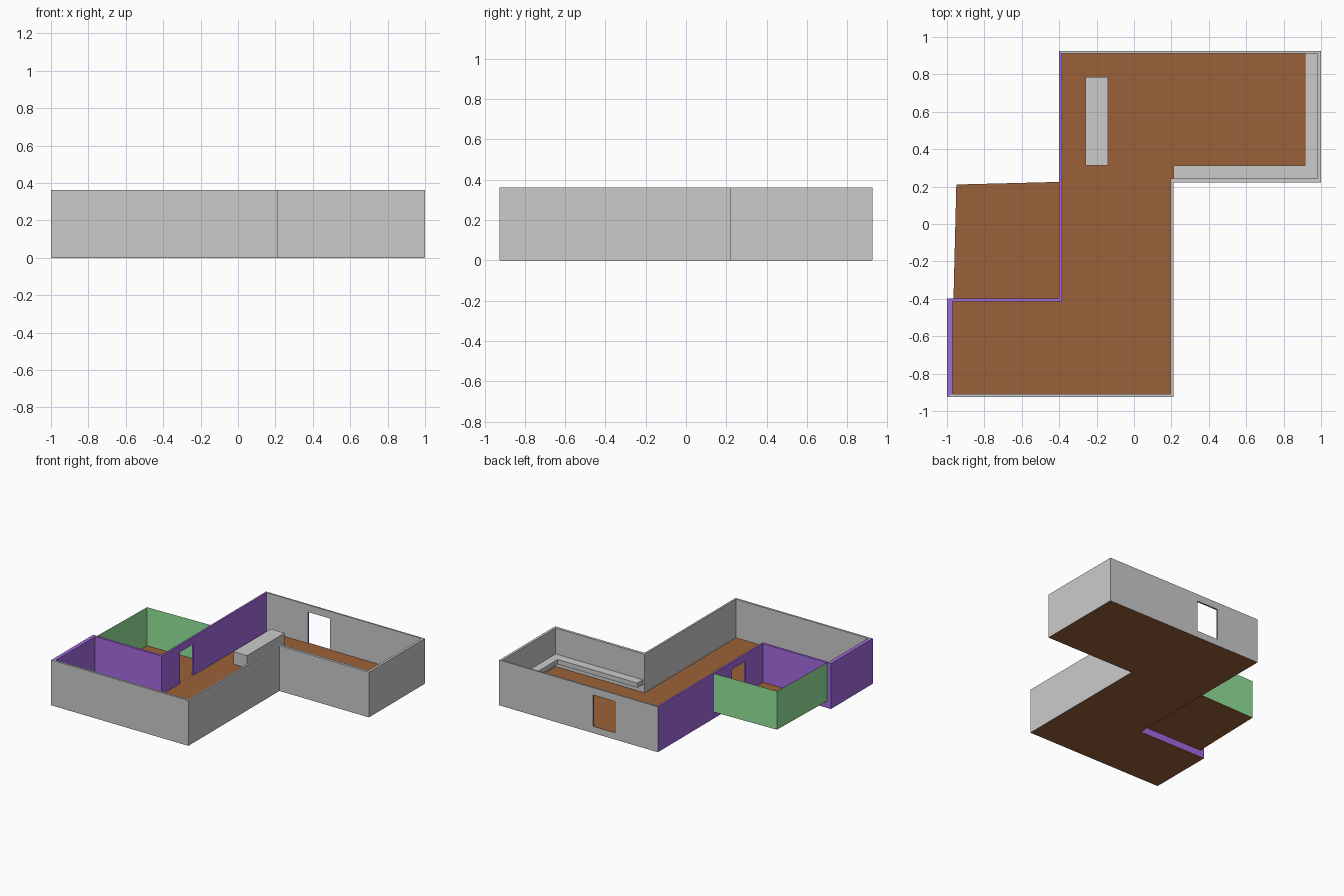
import bpy, bmesh

if "Cube" in bpy.data.objects:
    bpy.data.objects.remove(bpy.data.objects["Cube"])

FLOOR, TOP = 0.055, 0.362


def material(name, rgb):
    m = bpy.data.materials.new(name)
    m.diffuse_color = (*rgb, 1)
    m.use_nodes = True
    m.node_tree.nodes["Principled BSDF"].inputs["Base Color"].default_value = m.diffuse_color
    return m


brown = material("brown", (0.33, 0.12, 0.04))
purple = material("purple", (0.37, 0.15, 0.75))
green = material("green", (0.3, 0.78, 0.33))


def finish(name, bm, mat=None):
    bmesh.ops.recalc_face_normals(bm, faces=bm.faces)
    me = bpy.data.meshes.new(name)
    bm.to_mesh(me)
    bm.free()
    ob = bpy.data.objects.new(name, me)
    bpy.context.collection.objects.link(ob)
    if mat:
        me.materials.append(mat)
    return ob


def prism(name, outline, z0, z1, mat=None):
    """Extrude a plan outline from z0 to z1."""
    bm = bmesh.new()
    face = bm.faces.new([bm.verts.new((x, y, z0)) for x, y in outline])
    ext = bmesh.ops.extrude_face_region(bm, geom=[face], use_keep_orig=True)
    verts = [g for g in ext["geom"] if isinstance(g, bmesh.types.BMVert)]
    bmesh.ops.translate(bm, verts=verts, vec=(0, 0, z1 - z0))
    return finish(name, bm, mat)


def sheet(name, points, mat):
    bm = bmesh.new()
    bm.faces.new([bm.verts.new(p) for p in points])
    return finish(name, bm, mat)


def rect(x0, x1, y0, y1):
    return [(x0, y0), (x1, y0), (x1, y1), (x0, y1)]


def cut_door(wall, outline):
    """Cut a doorway whose reveals are purple."""
    cutter = prism("door_cutter", outline, FLOOR - 0.001, 0.305, purple)
    cutter.hide_render = True
    mod = wall.modifiers.new("door", "BOOLEAN")
    mod.operation = "DIFFERENCE"
    mod.solver = "EXACT"
    mod.material_mode = "TRANSFER"
    mod.object = cutter
    bpy.context.view_layer.objects.active = wall
    bpy.ops.object.modifier_apply(modifier=mod.name)
    bpy.data.objects.remove(cutter)


# Mitred perimeter walls: outer and inner corner of each bend
outer = [(-1, -0.925), (0.21, -0.925), (0.21, 0.222), (1, 0.222),
         (1, 0.925), (-0.4, 0.925), (-0.4, -0.397), (-1, -0.397)]
inner = [(-0.97, -0.908), (0.195, -0.908), (0.195, 0.243), (0.98, 0.243),
         (0.98, 0.912), (-0.385, 0.912), (-0.385, -0.414), (-0.97, -0.414)]
names = ["front_wall", "hall_right_wall", "wing_front_wall", "wing_right_wall",
         "back_wall", "hall_left_wall", "nook_back_wall", "nook_left_wall"]
walls = {}
for i, name in enumerate(names):
    j = (i + 1) % len(outer)
    walls[name] = prism(name, [outer[i], outer[j], inner[j], inner[i]],
                        0.001, TOP, purple if i >= 5 else None)

# Doorways
cut_door(walls["back_wall"], rect(-0.02, 0.172, 0.88, 0.96))
cut_door(walls["hall_left_wall"], rect(-0.44, -0.34, -0.178, -0.008))

# Main floor slab, just inside the outer wall faces
e = 0.002
slab = [(-1 + e, -0.925 + e), (0.21 - e, -0.925 + e), (0.21 - e, 0.222 + e),
        (1 - e, 0.222 + e), (1 - e, 0.925 - e), (-0.4 + e, 0.925 - e),
        (-0.4 + e, -0.397 - e), (-1 + e, -0.397 - e)]
prism("main_floor", slab, 0, FLOOR, brown)

# Side room: raised thin floor and two thin green walls
side = [(-0.4, 0.225), (-0.95, 0.211), (-0.965, -0.397), (-0.4, -0.397)]
sheet("side_room_floor", [(x, y, FLOOR) for x, y in side[::-1]], brown)
for name, (a, b) in {"side_room_back_wall": side[0:2],
                     "side_room_left_wall": side[1:3]}.items():
    sheet(name, [(*a, FLOOR), (*b, FLOOR), (*b, TOP), (*a, TOP)], green)

# Kitchen island and L-shaped counter top
prism("island", rect(-0.26, -0.138, 0.312, 0.785), FLOOR, 0.155)
prism("counter_top", [(0.21, 0.243), (0.98, 0.243), (0.98, 0.912),
                      (0.914, 0.912), (0.914, 0.312), (0.21, 0.312)], 0.118, 0.155)
